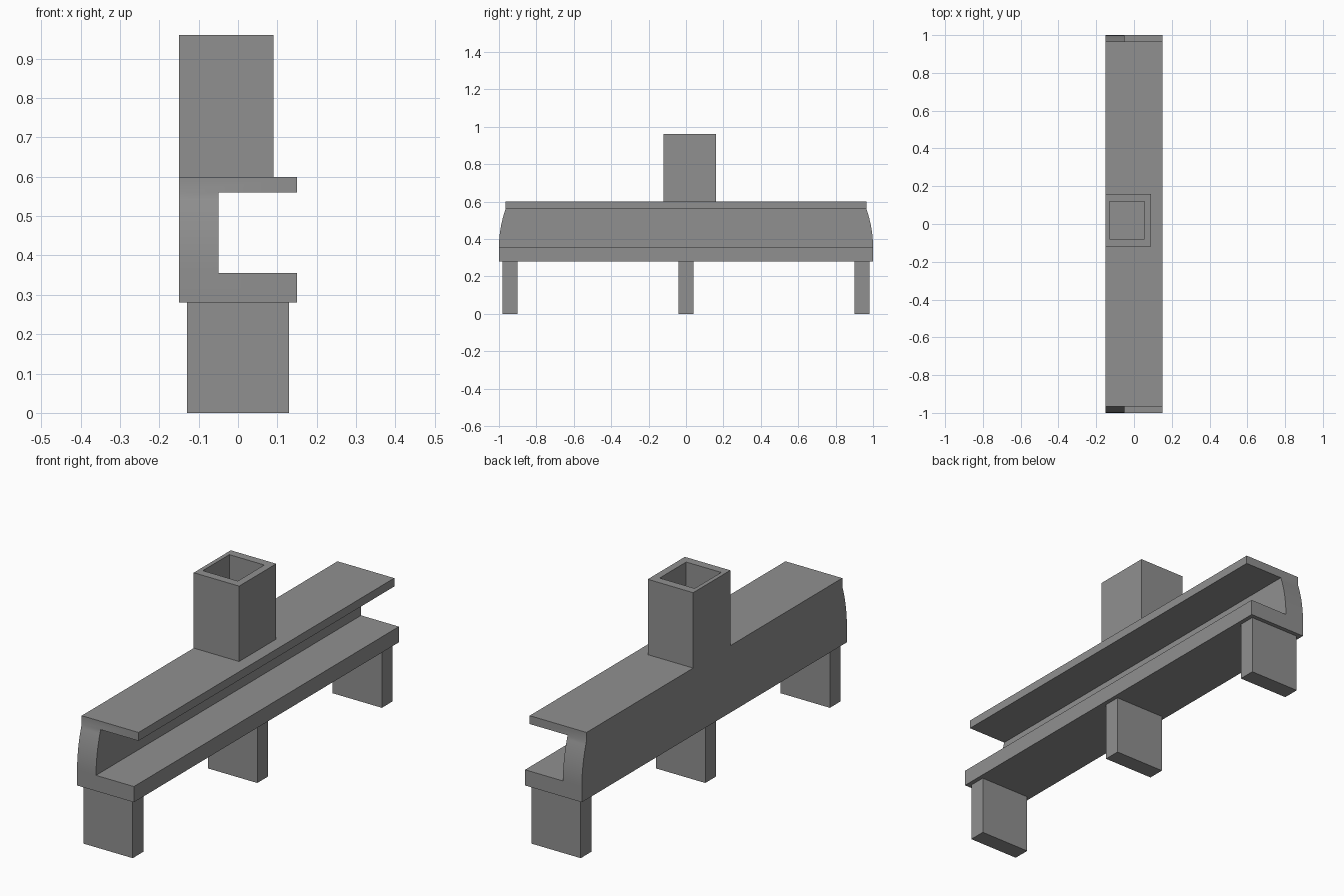
import bpy, bmesh

if "Cube" in bpy.data.objects:
    bpy.data.objects.remove(bpy.data.objects["Cube"])

grey = bpy.data.materials.new("mid_grey")
grey.diffuse_color = (0.28, 0.28, 0.28, 1)
grey.use_nodes = True
grey.node_tree.nodes["Principled BSDF"].inputs["Base Color"].default_value = grey.diffuse_color


def finish(bm, name):
    bmesh.ops.recalc_face_normals(bm, faces=bm.faces)
    mesh = bpy.data.meshes.new(name)
    bm.to_mesh(mesh)
    bm.free()
    mesh.materials.append(grey)
    obj = bpy.data.objects.new(name, mesh)
    bpy.context.collection.objects.link(obj)
    return obj


def box(bm, x0, x1, y0, y1, z0, z1):
    verts = bmesh.ops.create_cube(bm, size=1)["verts"]
    for v in verts:
        v.co = (x1 if v.co.x > 0 else x0,
                y1 if v.co.y > 0 else y0,
                z1 if v.co.z > 0 else z0)
    return verts


# Channel body: C-shaped section run along y, its end caps curving in with height
BASE, LOW, HIGH, TOP = 0.28, 0.355, 0.56, 0.60
BACK, INNER, LIP = -0.15, -0.05, 0.15
STEPS = 12


def half_length(z):
    t = min(max((z - LOW) / (HIGH - LOW), 0), 1)
    return 1 - 0.035 * t * t


levels = [LOW + (HIGH - LOW) * i / STEPS for i in range(STEPS + 1)]
section = [(BACK, BASE), (LIP, BASE), (LIP, LOW)]
section += [(INNER, z) for z in levels]
section += [(LIP, HIGH), (LIP, TOP), (BACK, TOP)]
section += [(BACK, z) for z in reversed(levels)]

bm = bmesh.new()
ends = []
n = len(section)
first_in, first_back = 3, n - 1
for side in (-1, 1):
    ring = [bm.verts.new((x, side * half_length(z), z)) for x, z in section]
    ends.append(ring)
    bm.faces.new([ring[0], ring[1], ring[2], ring[first_in], ring[first_back]])
    for i in range(STEPS):
        a, b = first_in + i, first_back - i
        bm.faces.new([ring[b], ring[a], ring[a + 1], ring[b - 1]])
    t = first_in + STEPS
    bm.faces.new([ring[k] for k in range(t, t + 5)])
for i in range(n):
    j = (i + 1) % n
    bm.faces.new([ends[0][i], ends[0][j], ends[1][j], ends[1][i]])
body = finish(bm, "channel_body")
bpy.context.view_layer.objects.active = body
body.select_set(True)
bpy.ops.object.shade_smooth_by_angle()

# Hollow square flue: top face inset and sunk to the shelf
bm = bmesh.new()
box(bm, -0.15, 0.09, -0.12, 0.16, TOP, 0.96)
bm.normal_update()
cap = max(bm.faces, key=lambda f: f.calc_center_median().z)
bmesh.ops.inset_individual(bm, faces=[cap], thickness=0.02)
for v in cap.verts:
    v.co.x = 0.055 if v.co.x > -0.03 else -0.13
    v.co.y = 0.12 if v.co.y > 0.02 else -0.08
sunk = bmesh.ops.extrude_discrete_faces(bm, faces=[cap])["faces"][0]
for v in sunk.verts:
    v.co.z = TOP + 0.002
finish(bm, "flue")

# Three slab legs
for name, y in (("front_leg", -0.94), ("middle_leg", 0), ("rear_leg", 0.94)):
    bm = bmesh.new()
    box(bm, -0.13, 0.13, y - 0.04, y + 0.04, 0, BASE)
    finish(bm, name)
